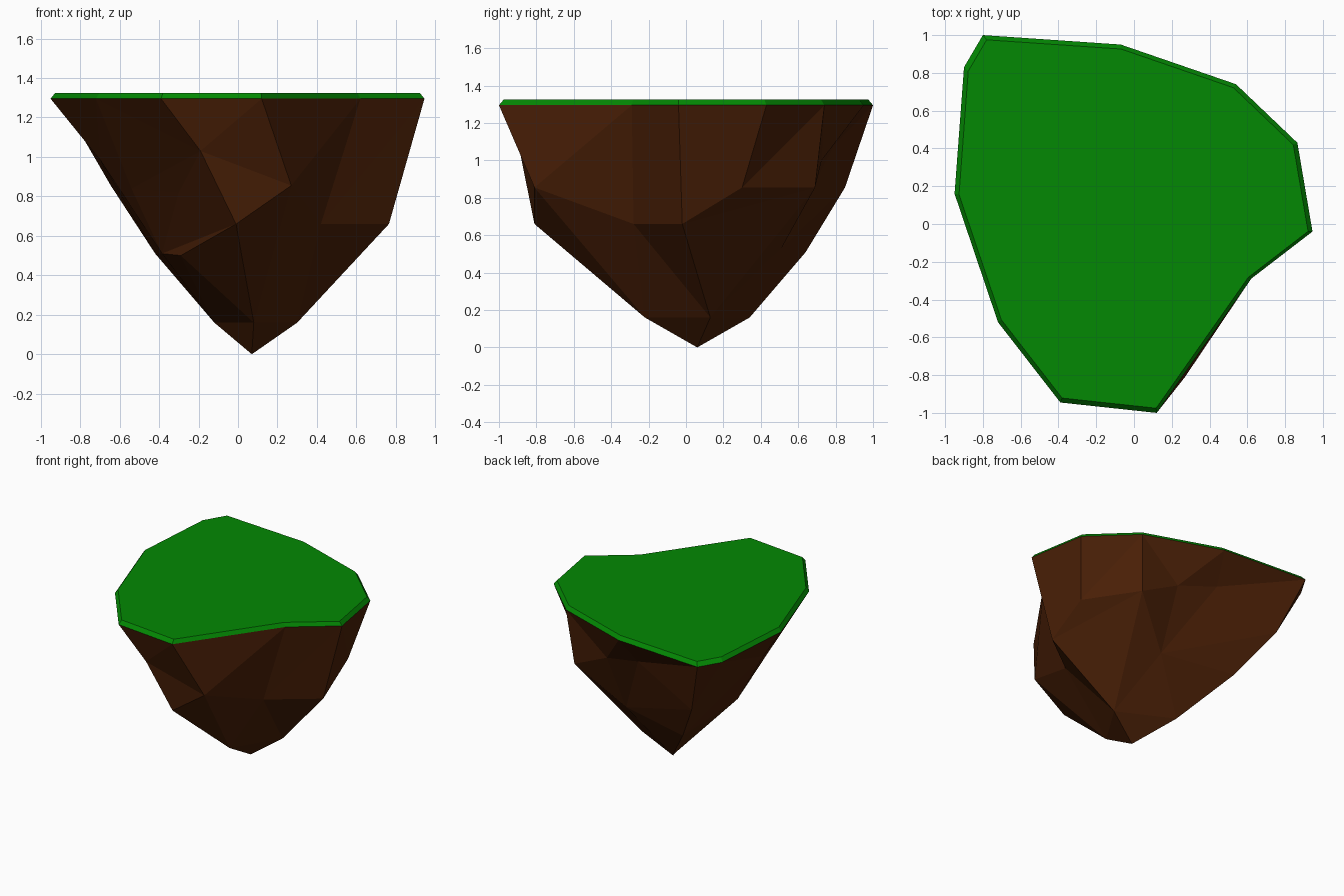
import bpy
import bmesh
from mathutils import Vector

cube = bpy.data.objects.get("Cube")
if cube:
    bpy.data.objects.remove(cube, do_unlink=True)

RIM_Z, TOP_Z = 1.295, 1.325


def material(name, rgb):
    mat = bpy.data.materials.new(name)
    mat.use_nodes = True
    mat.diffuse_color = (*rgb, 1)
    bsdf = mat.node_tree.nodes["Principled BSDF"]
    bsdf.inputs["Base Color"].default_value = (*rgb, 1)
    bsdf.inputs["Roughness"].default_value = 0.9
    return mat


def finish(name, bm, mat):
    bmesh.ops.recalc_face_normals(bm, faces=bm.faces)
    mesh = bpy.data.meshes.new(name)
    bm.to_mesh(mesh)
    bm.free()
    mesh.materials.append(mat)
    obj = bpy.data.objects.new(name, mesh)
    bpy.context.collection.objects.link(obj)
    return obj


# Island outline, counter-clockwise from the back right corner
rim = [(-.80, 1.0), (-.90, .83), (-.95, .16), (-.72, -.52), (-.39, -.945),
       (.12, -1.0), (.62, -.29), (.945, -.04), (.865, .43), (.54, .74), (-.07, .95)]

# Rock corners below the outline
tip = Vector((.07, .06, 0))
foot_back = Vector((-.12, .34, .16))
foot_front = Vector((.08, -.22, .16))
foot_side = Vector((.30, .13, .16))
back_bulge = Vector((-.645, .85, .855))
back_low = Vector((-.42, .64, .51))
west_high = Vector((-.695, .02, .98))
west_low = Vector((-.385, -.10, .51))
west_ledge = Vector((-.54, -.23, .84))
front_dent = Vector((-.30, -.52, .82))
front_low = Vector((-.29, -.28, .50))
front_high = Vector((-.19, -.885, 1.03))
front_chin = Vector((-.01, -.81, .66))
front_bulge = Vector((.27, -.81, .855))
notch_low = Vector((.42, -.28, .66))
east_low = Vector((.765, -.02, .66))
east_ledge = Vector((.76, .30, .855))
corner_ledge = Vector((.50, .69, .855))
rear_dent = Vector((.19, .725, 1.0))
rear_hollow = Vector((-.13, .79, 1.08))
rear_low = Vector((.17, .51, .53))

# Ridges running from each outline corner down to the tip
ridges = [
    (0, back_bulge, back_low, foot_back),
    (1, back_bulge, back_low, foot_back),
    (2, west_high, west_low, foot_back),
    (3, west_ledge, west_low, front_low, foot_front),
    (4, front_high, front_dent, west_low, front_low, foot_front),
    (4, front_high, front_chin, foot_front),
    (5, front_bulge, front_chin, foot_front),
    (5, front_bulge, foot_front),
    (6, notch_low, foot_front),
    (6, notch_low, foot_side),
    (7, east_low, foot_side),
    (8, east_ledge, east_low, foot_side),
    (9, corner_ledge, foot_side),
    (9, corner_ledge, rear_low, foot_side),
    (10, rear_dent, rear_low, foot_back),
    (10, rear_hollow, rear_low, foot_back),
]

# Rock: stitch neighbouring ridges with triangles, highest corner first
bm = bmesh.new()
corners = {}


def corner(point):
    key = tuple(Vector(point))
    if key not in corners:
        corners[key] = bm.verts.new(point)
    return corners[key]


def stitch(left, right):
    i = j = 0
    while i + 1 < len(left) or j + 1 < len(right):
        step_left = j + 1 == len(right) or (
            i + 1 < len(left) and left[i + 1].co.z >= right[j + 1].co.z)
        new = left[i + 1] if step_left else right[j + 1]
        tri = (left[i], right[j], new)
        if len(set(tri)) == 3 and not bm.faces.get(tri):
            bm.faces.new(tri)
        if step_left:
            i += 1
        else:
            j += 1


columns = [[corner((*rim[r[0]], RIM_Z))] + [corner(p) for p in (*r[1:], tip)]
           for r in ridges]
for n, column in enumerate(columns):
    stitch(column, columns[(n + 1) % len(columns)])
bm.faces.new([corner((*p, RIM_Z)) for p in rim])
finish("rock_base", bm, material("dark brown rock", (.068, .014, .002)))

# Grass: thin slab with a sloping edge
bm = bmesh.new()
lower = [bm.verts.new((x, y, RIM_Z)) for x, y in rim]
upper = [bm.verts.new((x * .975, y * .975, TOP_Z)) for x, y in rim]
bm.faces.new(upper)
for n in range(len(rim)):
    m = (n + 1) % len(rim)
    bm.faces.new((lower[n], lower[m], upper[m], upper[n]))
bm.faces.new(lower[::-1])
finish("grass_top", bm, material("grass green", (.001, .25, .001)))
